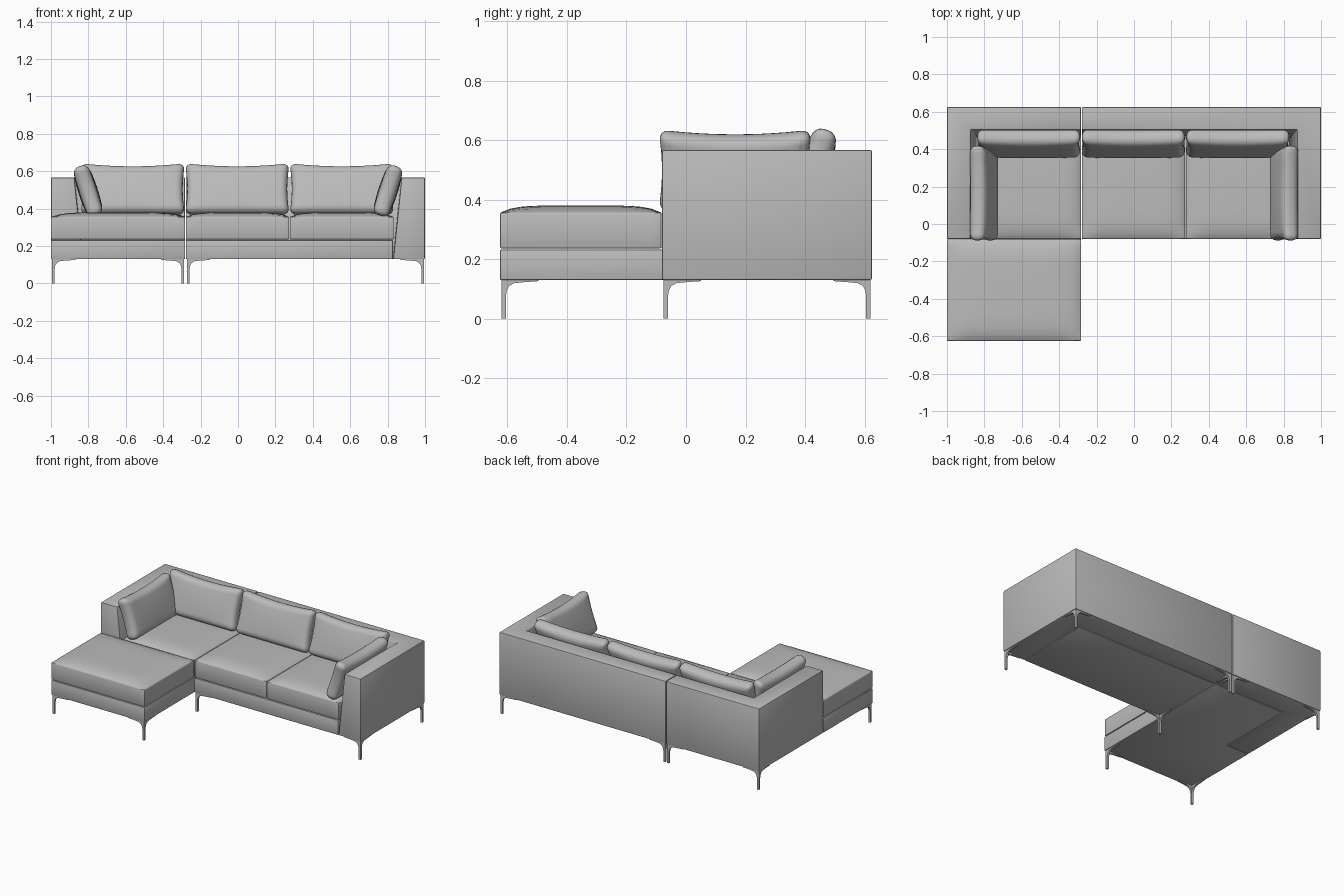
import bpy, bmesh, math
from mathutils import Vector

cube = bpy.data.objects.get("Cube")
if cube:
    bpy.data.objects.remove(cube, do_unlink=True)

grey = bpy.data.materials.new("grey_fabric")
grey.use_nodes = True
COLOUR = (0.5, 0.5, 0.5, 1)
grey.diffuse_color = COLOUR
grey.node_tree.nodes["Principled BSDF"].inputs["Base Color"].default_value = COLOUR


def finish(name, bm, bevel=0.0, segments=2, loc=(0, 0, 0), rot=(0, 0, 0)):
    """Round the hard edges, then turn the bmesh into a smooth shaded object."""
    bmesh.ops.recalc_face_normals(bm, faces=bm.faces)
    if bevel:
        hard = [e for e in bm.edges if len(e.link_faces) == 2
                and e.calc_face_angle() > math.radians(50)]
        bmesh.ops.bevel(bm, geom=hard, offset=bevel, segments=segments,
                        profile=0.5, affect='EDGES', clamp_overlap=True)
    mesh = bpy.data.meshes.new(name)
    bm.to_mesh(mesh)
    bm.free()
    mesh.materials.append(grey)
    obj = bpy.data.objects.new(name, mesh)
    bpy.context.collection.objects.link(obj)
    obj.location, obj.rotation_euler = loc, rot
    bpy.ops.object.select_all(action='DESELECT')
    obj.select_set(True)
    bpy.context.view_layer.objects.active = obj
    bpy.ops.object.shade_smooth_by_angle(angle=math.radians(40))
    return obj


def loft(name, sections, bevel):
    """Bridge a row of closed sections and cap both ends."""
    bm = bmesh.new()
    rings = [[bm.verts.new(p) for p in s] for s in sections]
    n = len(rings[0])
    for a, b in zip(rings, rings[1:]):
        for i in range(n):
            j = (i + 1) % n
            bm.faces.new((a[i], a[j], b[j], b[i]))
    bm.faces.new(rings[0])
    bm.faces.new(rings[-1])
    return finish(name, bm, bevel)


def soft_box(name, size, cuts, shape, bevel, segments, loc, rot=(0, 0, 0)):
    """Gridded box whose unit coordinates are reshaped by a function."""
    bm = bmesh.new()
    bmesh.ops.create_cube(bm, size=2)
    for axis, count in enumerate(cuts):
        normal = Vector((0, 0, 0))
        normal[axis] = 1
        for k in range(1, count):
            bmesh.ops.bisect_plane(bm, geom=bm.verts[:] + bm.edges[:] + bm.faces[:],
                                   plane_co=normal * (2 * k / count - 1), plane_no=normal)
    for v in bm.verts:
        u = v.co.copy()
        v.co = Vector([u[i] * size[i] / 2 for i in range(3)]) + Vector(shape(*u))
    return finish(name, bm, bevel, segments, loc, rot)


def crown(u, v, w):
    return 0, 0, 0.024 * (1 - u ** 6) * (1 - v ** 6) if w > 0.99 else 0


def pillow_shape(u, v, w):
    return (-0.012 * u * abs(u) * (1 - w * w),
            0.010 * v * (1 - u * u) * (1 - w * w),
            -0.017 * (1 - u * u) * max(w, 0))


def seat(name, x0, x1, y0, y1):
    z0, z1 = 0.236, 0.356
    soft_box(name, (x1 - x0, y1 - y0, z1 - z0), (16, 16, 1), crown, 0.005, 2,
             ((x0 + x1) / 2, (y0 + y1) / 2, (z0 + z1) / 2))


def pillow(name, length, loc, turn):
    soft_box(name, (length, 0.085, 0.28), (12, 2, 6), pillow_shape, 0.034, 4,
             loc, (math.radians(-18), 0, turn))


def prism(name, outline, z0, z1):
    loft(name, [[(x, y, z) for x, y in outline] for z in (z0, z1)], 0.004)


# Arm and back shells, with sloping inner faces and a mitred corner
FRONT, SEAM, BACK, LOW, HIGH = -0.08, -0.281, 0.625, 0.13, 0.567


def shell(name, s, seam):
    def section(xs, ys):
        return list(zip(xs, ys, (LOW, HIGH, HIGH, LOW)))
    arm = (s, s, s * 0.875, s * 0.83)
    back = (BACK, BACK, 0.505, 0.46)
    loft(name, [section(arm, [FRONT] * 4), section(arm, back),
                section([seam] * 4, back)], 0.006)


LEFT_SEAM, RIGHT_SEAM = SEAM + 0.002, SEAM - 0.002
shell("left_arm_and_back", 1, LEFT_SEAM)
shell("right_arm_and_back", -1, RIGHT_SEAM)

# Seat bases
INNER = 0.828
prism("main_base", [(LEFT_SEAM, FRONT), (INNER, FRONT), (INNER, 0.458),
                    (LEFT_SEAM, 0.458)], LOW, 0.232)
prism("chaise_base", [(-1, -BACK), (RIGHT_SEAM, -BACK), (RIGHT_SEAM, 0.458),
                      (-INNER, 0.458), (-INNER, FRONT - 0.002), (-1, FRONT - 0.002)],
      LOW, 0.232)

# Seat cushions
seat("left_seat_cushion", 0.277, 0.832, FRONT, 0.465)
seat("middle_seat_cushion", LEFT_SEAM, 0.274, FRONT, 0.465)
seat("right_seat_cushion", -0.832, RIGHT_SEAM, FRONT, 0.465)
seat("chaise_cushion", -1, RIGHT_SEAM, -BACK, FRONT - 0.002)

# Loose pillows leaning on the back and the arms
for side, x in (("right", -0.563), ("middle", -0.004), ("left", 0.555)):
    pillow(side + "_back_pillow", 0.558, (x, 0.43, 0.505), 0)
for side, s in (("left", 1), ("right", -1)):
    pillow(side + "_arm_pillow", 0.515, (s * 0.803, 0.165, 0.498), -s * math.pi / 2)

# Bracket legs: two curved webs meeting in a corner post
BRACKET = [(0, 0), (0.015, 0), (0.015, 0.08), (0.018, 0.096), (0.026, 0.11),
           (0.042, 0.119), (0.07, 0.122), (0.125, 0.126), (0.125, LOW), (0, LOW)]
THICK = 0.014


def leg(name, x, y, dx, dy):
    loft(name + "_side_web", [[(x + dx * a, y + dy * t, z) for a, z in BRACKET]
                              for t in (0, THICK)], 0)
    loft(name + "_depth_web", [[(x + dx * t, y + dy * a, z) for a, z in BRACKET]
                               for t in (0, THICK)], 0)


INSET = 0.005
for module, x0, x1, y0 in (("main", LEFT_SEAM, 1, FRONT),
                           ("chaise", -1, RIGHT_SEAM, -BACK)):
    for side, x, dx in (("right", x0 + INSET, 1), ("left", x1 - INSET, -1)):
        for end, y, dy in (("front", y0 + INSET, 1), ("back", BACK - INSET, -1)):
            leg(f"{module}_{end}_{side}_leg", x, y, dx, dy)
